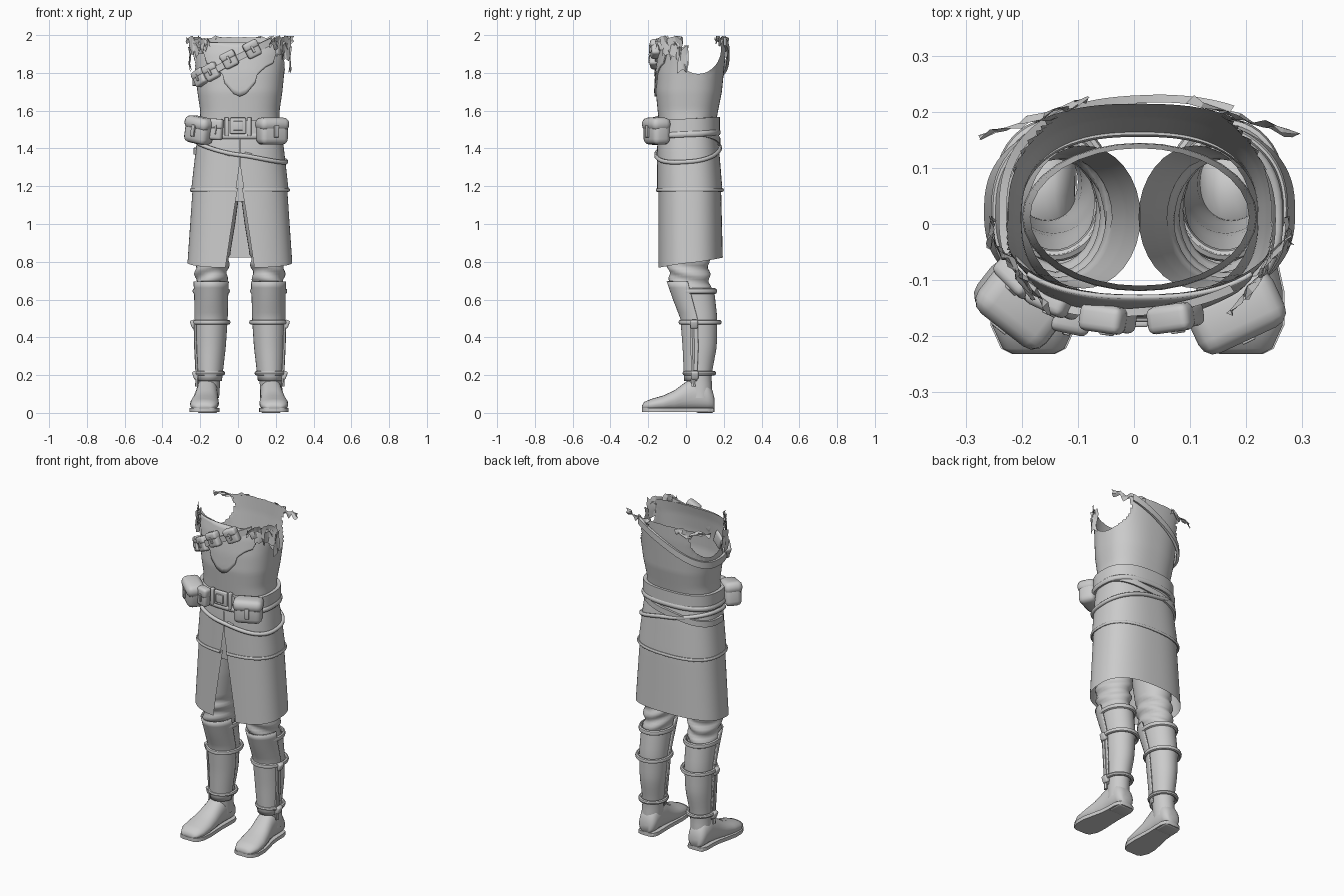
import bpy, bmesh, math, random
from math import sin, cos, pi, radians
from mathutils import Vector, Matrix, Euler

random.seed(4)
if "Cube" in bpy.data.objects:
    bpy.data.objects.remove(bpy.data.objects["Cube"])

grey = bpy.data.materials.new("plain grey")
grey.use_nodes = True
grey.diffuse_color = (0.6, 0.6, 0.6, 1)
grey.node_tree.nodes["Principled BSDF"].inputs["Base Color"].default_value = (0.6, 0.6, 0.6, 1)
CX = 0.01


def finish(name, bm, sharp=40):
    bmesh.ops.recalc_face_normals(bm, faces=bm.faces)
    me = bpy.data.meshes.new(name)
    bm.to_mesh(me)
    bm.free()
    me.materials.append(grey)
    for p in me.polygons:
        p.use_smooth = True
    me.set_sharp_from_angle(angle=radians(sharp))
    ob = bpy.data.objects.new(name, me)
    bpy.context.collection.objects.link(ob)
    return ob


def skin(rings, closed=True, loop=False, caps=False):
    """Bridge a list of point rings into a surface."""
    bm = bmesh.new()
    rows = [[bm.verts.new(p) for p in r] for r in rings]
    n = len(rows[0])
    for a, b in zip(rows, rows[1:] + (rows[:1] if loop else [])):
        for i in range(n if closed else n - 1):
            j = (i + 1) % n
            bm.faces.new((a[i], a[j], b[j], b[i]))
    if caps:
        bm.faces.new(rows[0])
        bm.faces.new(rows[-1])
    return bm


def lerp(table, z):
    """Interpolate rows of a table sorted by its first column."""
    if z <= table[0][0]:
        return table[0][1:]
    for a, b in zip(table, table[1:]):
        if z <= b[0]:
            t = (z - a[0]) / (b[0] - a[0])
            return [u + (v - u) * t for u, v in zip(a[1:], b[1:])]
    return table[-1][1:]


def power(v, p):
    return math.copysign(abs(v) ** p, v)


# Torso outline: height, half width, front y, back y
BODY = [(0.77, .283, -.152, .2), (1.18, .255, -.15, .19), (1.4, .23, -.15, .172),
        (1.52, .212, -.142, .155), (1.6, .21, -.15, .17), (1.7, .225, -.16, .19),
        (1.8, .235, -.155, .2), (1.9, .25, -.14, .21), (2.0, .265, -.115, .215)]


def on_body(a, z, off=0.0):
    hx, yf, yb = lerp(BODY, z)
    return Vector((CX + (hx + off) * power(cos(a), .8),
                   (yf + yb) / 2 + ((yb - yf) / 2 + off) * power(sin(a), .8), z))


def cloth(lo, hi, rows, cols, off=0.0, gap=None, a0=-pi / 2, a1=1.5 * pi):
    """Sheet wrapped on the torso; gap(t) opens a slit at the front."""
    rings = []
    for r in range(rows + 1):
        t = r / rows
        g = gap(t) if gap else 0
        n = cols + 1 if gap or a1 - a0 < 6 else cols
        angles = [a0 + g + (a1 - a0 - 2 * g) * i / cols for i in range(n)]
        rings.append([on_body(a, lo(a) + (hi(a) - lo(a)) * t, off) for a in angles])
    return skin(rings, closed=len(rings[0]) == cols)


def band(name, zf, h, t, off=0.0, a0=0, a1=2 * pi, sides=4, n=72):
    """Strap or cord that follows the torso at height zf(angle)."""
    full = a1 - a0 > 6.2
    rings = []
    for i in range(n if full else n + 1):
        a = a0 + (a1 - a0) * i / n
        k = pi / sides
        rings.append([on_body(a, zf(a), off + t / 2 * cos(2 * k * j + k) / cos(k))
                      + Vector((0, 0, h / 2 * sin(2 * k * j + k) / cos(k))) for j in range(sides)])
    return finish(name, skin(rings, loop=full, caps=not full), 50)


def box(name, loc, size, rot=(0, 0, 0), bevel=.01, local=(0, 0, 0)):
    bm = bmesh.new()
    bmesh.ops.create_cube(bm, size=1)
    bmesh.ops.scale(bm, vec=size, verts=bm.verts)
    bmesh.ops.bevel(bm, geom=bm.edges[:], offset=bevel, segments=3, affect='EDGES', profile=.5)
    bmesh.ops.translate(bm, vec=local, verts=bm.verts)
    m = Matrix.Translation(loc) @ Euler([radians(r) for r in rot]).to_matrix().to_4x4()
    bmesh.ops.transform(bm, matrix=m, verts=bm.verts)
    return finish(name, bm)


def pouch(name, loc, w, d, h, rot):
    box(name, loc, (w, d, h), rot, d * .3)
    box(name + "_flap", loc, (w * 1.06, d * 1.08, h * .5), rot, d * .3, (0, -.003, h * .27))
    box(name + "_tab", loc, (w * .16, .012, h * .45), rot, .003, (0, -d * .55, 0))


# Vest with arm openings and a torn neckline
bm = cloth(lambda a: 1.45, lambda a: 1.958 + .03 * max(sin(a), abs(cos(a)) ** 2)
           + random.uniform(-.002, .002), 30, 96)


def hole(co):
    return math.hypot((co.y - .065) / .12, (co.z - 1.925) / .13)


bmesh.ops.delete(bm, geom=[f for f in bm.faces if hole(f.calc_center_median()) < 1
                           and abs(f.calc_center_median().x) > .12], context='FACES')
for v in bm.verts:
    if v.is_boundary and abs(v.co.x) > .12 and .6 < hole(v.co) < 1.3 and v.co.z < 1.95:
        k = 1 / hole(v.co)
        v.co.y, v.co.z = .065 + (v.co.y - .065) * k, 1.925 + (v.co.z - 1.925) * k
finish("vest", bm)

# Chest panel with a pointed lower edge
EDGE = [(0, 1.675), (.035, 1.69), (.08, 1.745), (.09, 1.79), (.13, 1.83), (.165, 1.85), (.18, 1.93)]
bm = cloth(lambda a: lerp(EDGE, .235 * abs(cos(a)) ** .8)[0], lambda a: 1.96, 10, 36, .005,
           a0=radians(-135), a1=radians(-45))
panel = finish("chest_panel", bm)
mod = panel.modifiers.new("thickness", 'SOLIDIFY')
mod.thickness = .008
mod.offset = 0

# Tunic skirt, hem and long split skirt
finish("tunic_skirt", cloth(lambda a: 1.17, lambda a: 1.47, 10, 80, .003,
                            lambda t: .002 + .1 * max(0, .45 - t)))
band("tunic_hem", lambda a: 1.18, .018, .012, .004, -pi / 2 + .05, 1.5 * pi - .05, 8)
finish("long_skirt", cloth(lambda a: .795 + .027 * sin(a), lambda a: 1.19, 10, 80, -.004,
                           lambda t: .02 + .18 * (1 - t)))

# Belt, buckle and hanging cords
band("belt", lambda a: 1.52 + .01 * sin(a), .075, .02, .012)
band("belt_roll", lambda a: 1.475 + .01 * sin(a), .03, .024, .012, sides=8)
band("hip_cord", lambda a: 1.385 - .055 * cos(a) + .02 * sin(a), .022, .02, .008, sides=8)
band("back_sash", lambda a: 1.435 + .05 * cos(a), .035, .014, .008, radians(-10), radians(190))
box("buckle_plate", (0, -.165, 1.52), (.085, .02, .085), bevel=.006)
box("buckle_bar", (0, -.178, 1.52), (.05, .012, .05), bevel=.004)
for x in (-.06, .06):
    box("belt_loop", (x, -.16, 1.515), (.022, .024, .1), bevel=.005)
for x in (-.055, .055):
    box("tunic_toggle", (x, -.152, 1.37), (.04, .012, .014), (0, 15, 0), .004)

# Belt pouches
pouch("left_pouch", (.18, -.155, 1.49), .16, .1, .14, (0, 0, 25))
pouch("right_pouch", (-.205, -.14, 1.495), .145, .1, .14, (0, 10, -38))
pouch("small_pouch", (-.115, -.165, 1.5), .07, .05, .11, (0, 4, -12))

# Shoulder strap with pouches
band("shoulder_strap", lambda a: 1.885 + .135 * power(cos(a), .8), .04, .014, .014,
     radians(58), radians(302))
for x, z, turn in ((-.2, 1.775, -45), (-.14, 1.805, -25), (-.045, 1.87, -8), (.075, 1.925, 8)):
    y = -.168 + .9 * max(0, abs(x) - .06) ** 1.3
    pouch("strap_pouch", (x, y, z), .078, .045, .085, (0, -27, turn))


# Torn cloth at the shoulders
def torn(name, p0, p1, lo, hi, n=9):
    rings = []
    for i in range(n + 1):
        p = Vector(p0).lerp(Vector(p1), i / n)
        top, low = hi - random.uniform(0, .025), lo + random.uniform(0, .05)
        rings.append([Vector((p.x, p.y, low + (top - low) * k / 3)) + Vector(
            (random.uniform(-.008, .008), random.uniform(-.008, .008), 0)) for k in range(4)])
    finish(name, skin(rings, closed=False), 20)


for s in (-1, 1):
    torn("torn_front", (CX + s * .265, -.02, 0), (CX + s * .19, -.13, 0), 1.86, 2.0)
    torn("torn_front_layer", (CX + s * .25, -.04, 0), (CX + s * .16, -.16, 0), 1.91, 1.99)
    torn("torn_back", (CX + s * .28, .155, 0), (CX + s * .09, .222, 0), 1.93, 2.0)
    torn("torn_tail", (CX + s * .268, -.04, 0), (CX + s * .262, .01, 0), 1.79, 1.95, 4)


# Lower body: each row is height, side offset, half width, front y, back y
def leg_point(table, s, a, z, off=0.0):
    dx, hx, yf, yb = lerp(table, z)
    return Vector((CX + s * dx + (hx + off) * cos(a),
                   (yf + yb) / 2 + ((yb - yf) / 2 + off) * sin(a), z))


def leg_sheet(name, table, s, z0, z1, rows, a0=0, a1=2 * pi, off=0.0, fold=0.0):
    n, full = 32, a1 - a0 > 6.2
    rings = []
    for r in range(rows + 1):
        z = z0 + (z1 - z0) * r / rows
        angles = [a0 + (a1 - a0) * i / n for i in range(n if full else n + 1)]
        rings.append([leg_point(table, s, a, z, off + (fold * sin(z * 85 + s * 2 * cos(a)
                      + 2 * sin(a)) if z < .85 else 0)) for a in angles])
    return finish(name, skin(rings, closed=full), 50)


PANTS = [(.6, .152, .078, -.06, .135), (.7, .152, .082, -.085, .125), (.8, .148, .09, -.1, .12),
         (1.0, .125, .1, -.11, .13), (1.2, .1, .102, -.115, .14)]
HIPS = [(1.12, 0, .2, -.115, .14), (1.25, 0, .21, -.12, .145), (1.45, 0, .195, -.11, .135)]
SHAFT = [(.08, .168, .058, .01, .14), (.2, .162, .06, .005, .135), (.35, .156, .075, -.008, .163),
         (.5, .153, .082, -.018, .166), (.6, .152, .083, -.04, .155), (.68, .152, .083, -.06, .145)]
GREAVE = [(.16, .162, .062, -.006, .135), (.35, .156, .078, -.014, .163),
          (.5, .153, .085, -.026, .166), (.6, .152, .086, -.065, .155), (.7, .152, .09, -.1, .14)]
# Foot rows: y, side offset, half width, bottom, top
FOOT = [(-.232, .185, .035, .022, .04), (-.222, .185, .055, .014, .058), (-.18, .185, .074, .012, .075),
        (-.12, .183, .076, .012, .092), (-.06, .178, .068, .012, .12), (0, .172, .06, .014, .165),
        (.05, .169, .058, .016, .19), (.11, .168, .058, .016, .17), (.14, .168, .048, .018, .12),
        (.15, .168, .03, .025, .08)]

leg_sheet("hips", HIPS, 0, 1.12, 1.45, 8)
for s, side in ((-1, "right"), (1, "left")):
    leg_sheet(side + "_trouser_leg", PANTS, s, .6, 1.2, 40, fold=.007)
    leg_sheet(side + "_boot_shaft", SHAFT, s, .08, .66, 16)
    greave = leg_sheet(side + "_greave", GREAVE, s, .17, .695, 16, pi + .1, 2 * pi - .1, .004)
    mod = greave.modifiers.new("thickness", 'SOLIDIFY')
    mod.thickness = .008

    # Straps around the boot
    for z, h, off in ((.48, .026, .012), (.21, .024, .012), (.645, .03, .005)):
        rings = [[leg_point(SHAFT, s, 2 * pi * i / 40, z, off + .011 * cos(j * pi / 4))
                  + Vector((0, 0, h / 2 * sin(j * pi / 4))) for j in range(8)] for i in range(40)]
        finish(side + "_boot_strap", skin(rings, loop=True))

    # Side lacing and knots
    for z in (.47, .2):
        p = leg_point(SHAFT, s, -.3 if s > 0 else pi + .3, z, .016)
        box(side + "_knot", p, (.028, .04, .045), (0, 20 * s, 0), .009)
    rings = []
    for i in range(13):
        c = leg_point(SHAFT, s, -.45 if s > 0 else pi + .45, .14 + .33 * i / 12, .012)
        rings.append([c + Vector((.008 * cos(k * pi / 3), .012 * sin(k * pi / 3), 0)) for k in range(6)])
    finish(side + "_lacing", skin(rings, caps=True))

    # Shoe, sole and heel
    rings, soles = [], []
    for y, dx, w, lo, hi in FOOT:
        x = CX - .004 + s * dx
        rings.append([(x + w * power(cos(a), .75), y, (lo + hi) / 2 + (hi - lo) / 2 * power(
            sin(a), .8 if sin(a) < 0 else 1.1)) for a in [2 * pi * k / 24 for k in range(24)]])
        soles.append([(x + i * (w + .003), y, z) for i, z in ((-1, .004), (1, .004), (1, .026), (-1, .026))])
    finish(side + "_shoe", skin(rings, caps=True), 60)
    finish(side + "_sole", skin(soles, caps=True), 50)
    box(side + "_heel", (CX - .004 + s * .168, .1, .013), (.105, .09, .026), bevel=.008)
